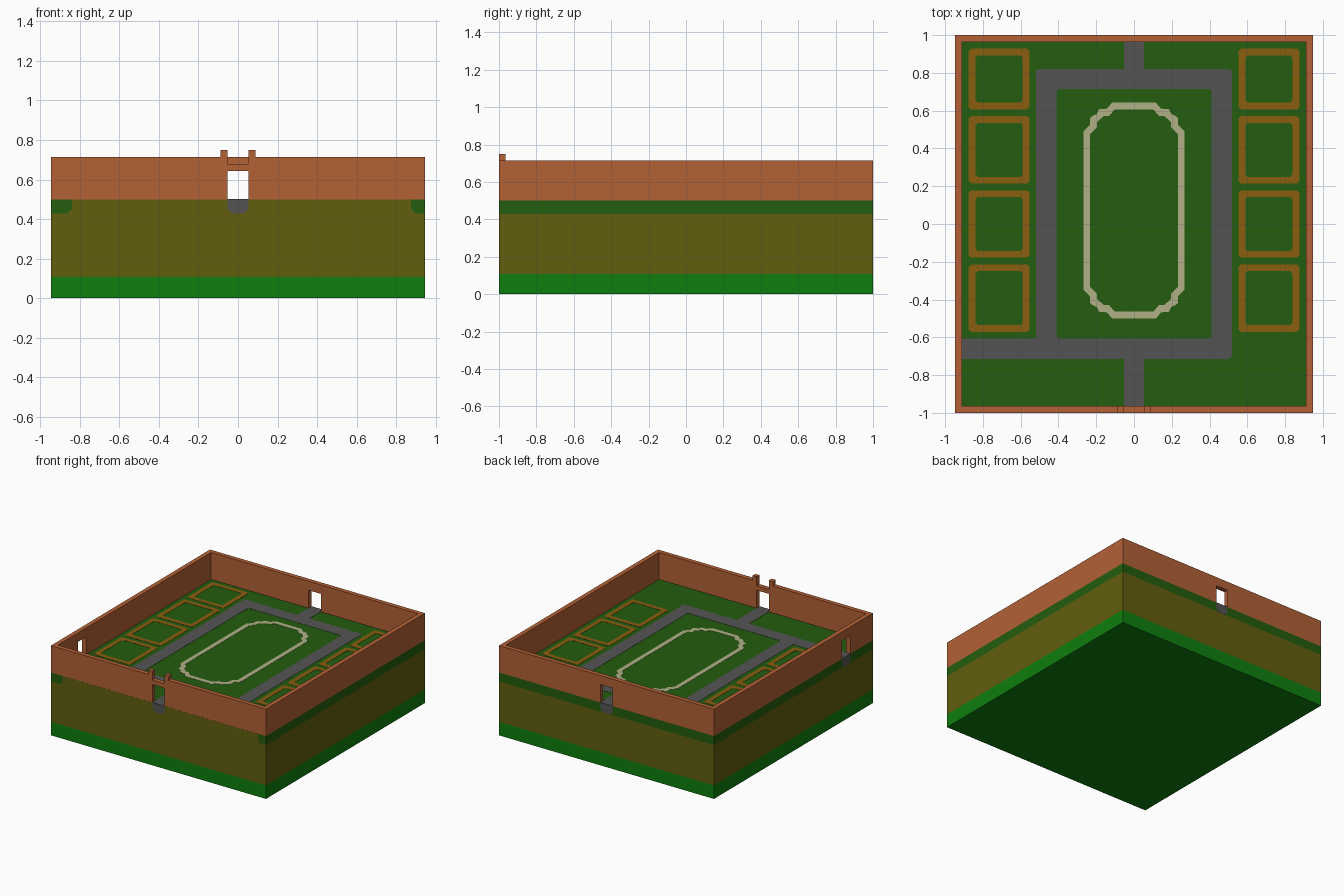
import bpy, bmesh

cube = bpy.data.objects.get("Cube")
if cube:
    bpy.data.objects.remove(cube, do_unlink=True)

V = 1 / 28          # size of one block; all coordinates below count blocks
LIFT = 0.05         # how far painted plates stand proud
HALF_X, HALF_Y = 26.5, 28
FLOOR, WALL_TOP, DOOR_TOP = 14, 20, 18


def material(name, *srgb):
    linear = [((c / 255 + 0.055) / 1.055) ** 2.4 for c in srgb] + [1]
    mat = bpy.data.materials.new(name)
    mat.use_nodes = True
    mat.diffuse_color = linear
    bsdf = mat.node_tree.nodes["Principled BSDF"]
    bsdf.inputs["Base Color"].default_value = linear
    bsdf.inputs["Roughness"].default_value = 0.9
    return mat


brick = material("brick", 180, 97, 54)
soil = material("soil", 98, 94, 14)
grass = material("dark grass", 35, 93, 14)
base_green = material("base green", 14, 127, 14)
paving = material("grey paving", 84, 84, 84)
edging = material("brown edging", 138, 94, 15)
sand = material("pale sand", 176, 176, 135)


def finish(name, bm, mat):
    bmesh.ops.recalc_face_normals(bm, faces=bm.faces)
    bmesh.ops.scale(bm, vec=(V, V, V), verts=bm.verts)
    mesh = bpy.data.meshes.new(name)
    bm.to_mesh(mesh)
    bm.free()
    mesh.materials.append(mat)
    obj = bpy.data.objects.new(name, mesh)
    bpy.context.collection.objects.link(obj)
    return obj


def prism(name, outline, axis, lo, hi, mat):
    """Extrude a flat outline along one axis."""
    place = {"x": lambda a, b, t: (t, a, b),
             "y": lambda a, b, t: (a, t, b),
             "z": lambda a, b, t: (a, b, t)}[axis]
    bm = bmesh.new()
    low = [bm.verts.new(place(a, b, lo)) for a, b in outline]
    high = [bm.verts.new(place(a, b, hi)) for a, b in outline]
    bm.faces.new(low)
    bm.faces.new(high)
    for i in range(len(low)):
        j = (i + 1) % len(low)
        bm.faces.new((low[i], low[j], high[j], high[i]))
    return finish(name, bm, mat)


def rect(x0, y0, x1, y1, cut=0):
    """Rectangle outline, with cut corners if asked."""
    if not cut:
        return [(x0, y0), (x1, y0), (x1, y1), (x0, y1)]
    return [(x0 + cut, y0), (x1 - cut, y0), (x1, y0 + cut), (x1, y1 - cut),
            (x1 - cut, y1), (x0 + cut, y1), (x0, y1 - cut), (x0, y0 + cut)]


def ring(name, outer, inner, mat):
    """Thin plate on the floor between two matching outlines."""
    bm = bmesh.new()
    loops = [[bm.verts.new((x, y, z)) for x, y in line]
             for line, z in ((outer, FLOOR), (outer, FLOOR + LIFT),
                             (inner, FLOOR + LIFT), (inner, FLOOR))]
    n = len(outer)
    for a, b in zip(loops, loops[1:]):
        for i in range(n):
            j = (i + 1) % n
            bm.faces.new((a[i], a[j], b[j], b[i]))
    return finish(name, bm, mat)


# Ground layers
full = rect(-HALF_X, -HALF_Y, HALF_X, HALF_Y)
prism("base_layer", full, "z", 0, 3, base_green)
prism("soil_layer", full, "z", 3, 12, soil)
prism("grass_layer", full, "z", 12, FLOOR, grass)

# Soil showing along the front edge, between the grass corners
prism("front_soil_band",
      [(-23.5, 14), (-23.5, 12.7), (-24.2, 12), (25.2, 12), (24.5, 12.7), (24.5, 14)],
      "y", -HALF_Y - 0.015, -27.5, soil)

# Walls with doorways
front = [(-1.5, FLOOR), (-HALF_X, FLOOR), (-HALF_X, WALL_TOP), (-2.5, WALL_TOP),
         (-2.5, 21), (-1.5, 21), (-1.5, 19)]
front += [(-x, z) for x, z in reversed(front)]
prism("front_wall", front + [(1.5, DOOR_TOP), (-1.5, DOOR_TOP)],
      "y", -HALF_Y, 1 - HALF_Y, brick)


def door_wall(half, d0, d1):
    return [(-half, FLOOR), (d0, FLOOR), (d0, DOOR_TOP), (d1, DOOR_TOP),
            (d1, FLOOR), (half, FLOOR), (half, WALL_TOP), (-half, WALL_TOP)]


prism("back_wall", door_wall(HALF_X, -1.5, 1.5), "y", HALF_Y - 1, HALF_Y, brick)
prism("right_wall", door_wall(HALF_Y - 1, -20, -17), "x", -HALF_X, 1 - HALF_X, brick)
prism("left_wall", rect(1 - HALF_Y, FLOOR, HALF_Y - 1, WALL_TOP),
      "x", HALF_X - 1, HALF_X, brick)

# Paved loop and the paths leading out through the doorways
ring("paved_loop", rect(-14.5, -20, 14.5, 23, 0.35),
     rect(-11.5, -17, 11.5, 20, 0.35), paving)


def path_section(a0, a1):
    top = FLOOR + LIFT * 0.9
    return [(a0, top), (a0, 12.7), (a0 + 0.7, 12), (a1 - 0.7, 12), (a1, 12.7), (a1, top)]


prism("front_path", path_section(-1.5, 1.5), "y", -HALF_Y - 0.03, -19.5, paving)
prism("back_path", path_section(-1.5, 1.5), "y", 22.5, HALF_Y + 0.03, paving)
prism("side_path", path_section(-20, -17), "x", -HALF_X - 0.03, -13, paving)

# Garden plots down both sides
for side, label in ((-1, "right"), (1, "left")):
    for number, (y0, y1) in enumerate(((-16, -6), (-5, 5), (6, 16), (17, 26)), 1):
        x = 20 * side
        ring(f"{label}_plot_edging_{number}", rect(x - 4.5, y0, x + 4.5, y1, 0.35),
             rect(x - 3.5, y0 + 1, x + 3.5, y1 - 1, 0.35), edging)


# Stepped oval track, mirrored from one quarter
def oval(quarter):
    half = quarter + [(-x, y) for x, y in reversed(quarter)]
    return [(x, y + 2) for x, y in half + [(-x, -y) for x, y in half]]


outer = [(7.5, 11.7), (7.2, 12), (6.8, 12.4), (6.5, 12.7), (6.5, 13.7), (6.2, 14),
         (5.5, 14.3), (5.2, 15), (4, 15.1), (3.5, 15.7), (3.2, 16)]
inner = [(6.5, 11.3), (6.2, 11.6), (5.8, 12), (5.5, 12.3), (5.5, 13.1), (5.2, 13.4),
         (4.8, 13.7), (4.5, 14), (3.7, 14), (3.2, 14.6), (2.8, 15)]
ring("oval_track", oval(outer), oval(inner), sand)
